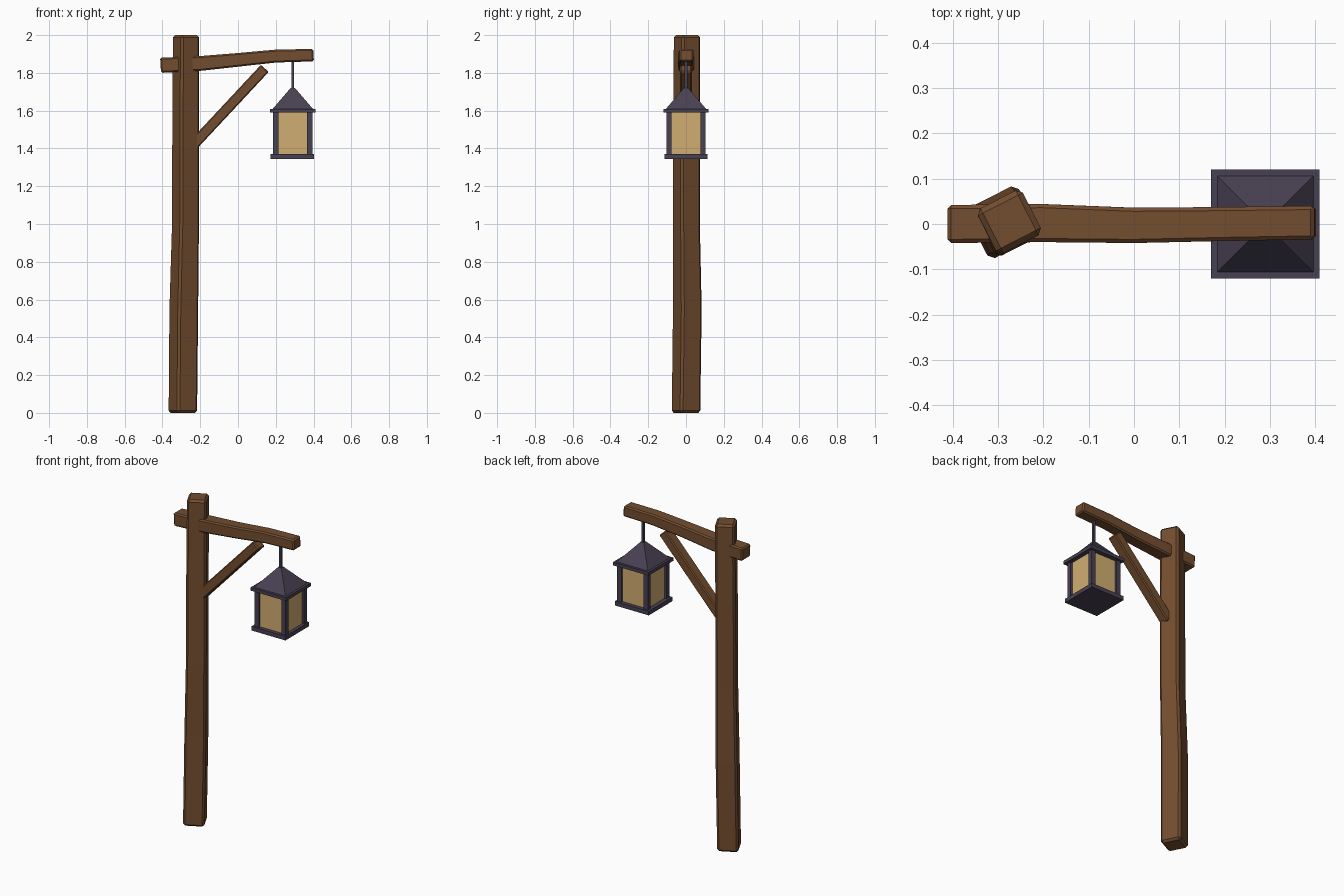
import bpy, bmesh, math
from mathutils import Vector, Matrix

default = bpy.data.objects.get("Cube")
if default:
    bpy.data.objects.remove(default, do_unlink=True)


def material(name, rgb):
    m = bpy.data.materials.new(name)
    m.use_nodes = True
    m.diffuse_color = (*rgb, 1)
    m.node_tree.nodes["Principled BSDF"].inputs["Base Color"].default_value = (*rgb, 1)
    return m


wood = material("brown wood", (0.17, 0.075, 0.029))
iron = material("dark iron", (0.064, 0.052, 0.085))
glass = material("amber glass", (0.64, 0.42, 0.165))


def finish(name, bm, mat, bevel=0):
    bmesh.ops.recalc_face_normals(bm, faces=bm.faces)
    mesh = bpy.data.meshes.new(name)
    bm.to_mesh(mesh)
    bm.free()
    mesh.materials.append(mat)
    obj = bpy.data.objects.new(name, mesh)
    bpy.context.collection.objects.link(obj)
    if bevel:
        mod = obj.modifiers.new("worn edges", "BEVEL")
        mod.width = bevel
        mod.segments = 1
        mod.limit_method = "ANGLE"
        mod.angle_limit = math.radians(40)
    return obj


def timber(name, sections, side, up, bevel):
    """Hewn beam: rectangles (centre, width, height) lofted along a path."""
    bm = bmesh.new()
    side, up = Vector(side), Vector(up)
    rings = []
    for centre, w, h in sections:
        rings.append([bm.verts.new(Vector(centre) + side * sx * w / 2 + up * sz * h / 2)
                      for sx, sz in ((-1, -1), (1, -1), (1, 1), (-1, 1))])
    for a, b in zip(rings, rings[1:]):
        for i in range(4):
            j = (i + 1) % 4
            bm.faces.new((a[i], a[j], b[j], b[i]))
    bm.faces.new(rings[0])
    bm.faces.new(rings[-1])
    return finish(name, bm, wood, bevel)


def box(name, centre, size, mat):
    bm = bmesh.new()
    bmesh.ops.create_cube(bm, size=1, matrix=Matrix.Translation(centre) @ Matrix.Diagonal((*size, 1)))
    return finish(name, bm, mat)


# Crooked post, turned about its axis
a = math.radians(27)
timber("post", [((-0.292, 0, 0), 0.12, 0.12),
                ((-0.287, 0.007, 0.55), 0.121, 0.121),
                ((-0.278, 0.002, 1.0), 0.114, 0.114),
                ((-0.277, 0.002, 1.4), 0.114, 0.114),
                ((-0.275, 0.005, 2.0), 0.111, 0.111)],
       (math.cos(a), math.sin(a), 0), (-math.sin(a), math.cos(a), 0), 0.012)

# Bent cross beam
timber("cross_beam", [((-0.41, 0, 1.84), 0.084, 0.08),
                      ((-0.2, 0.002, 1.85), 0.084, 0.078),
                      ((0.0, -0.003, 1.869), 0.078, 0.072),
                      ((0.2, 0, 1.889), 0.075, 0.068),
                      ((0.4, 0.003, 1.894), 0.074, 0.066)],
       (0, 1, 0), (-0.06, 0, 1), 0.008)

# Diagonal brace
timber("brace", [((-0.24, 0, 1.415), 0.062, 0.056),
                 ((0.142, 0, 1.824), 0.062, 0.056)],
       (0, 1, 0), (-0.73, 0, 0.683), 0.006)

# Lantern
LX = 0.29
box("hanging_rod", (LX, 0, 1.785), (0.014, 0.014, 0.17), iron)
box("lantern_base", (LX - 0.003, 0, 1.357), (0.23, 0.23, 0.025), iron)
box("lantern_eaves", (LX, 0, 1.6), (0.24, 0.24, 0.02), iron)
box("lantern_glass", (LX, 0, 1.48), (0.184, 0.184, 0.23), glass)
for sx, x_name in ((-1, "right"), (1, "left")):
    for sy, y_name in ((-1, "front"), (1, "back")):
        box(f"lantern_bar_{y_name}_{x_name}", (LX + sx * 0.09, sy * 0.09, 1.48),
            (0.028, 0.028, 0.23), iron)

# Four-sided roof
bm = bmesh.new()
bmesh.ops.create_cone(bm, cap_ends=True, segments=4, radius1=0.107 * math.sqrt(2),
                      radius2=0.011 * math.sqrt(2), depth=0.112,
                      matrix=Matrix.Translation((LX, 0, 1.665)) @ Matrix.Rotation(math.pi / 4, 4, "Z"))
finish("lantern_roof", bm, iron)
